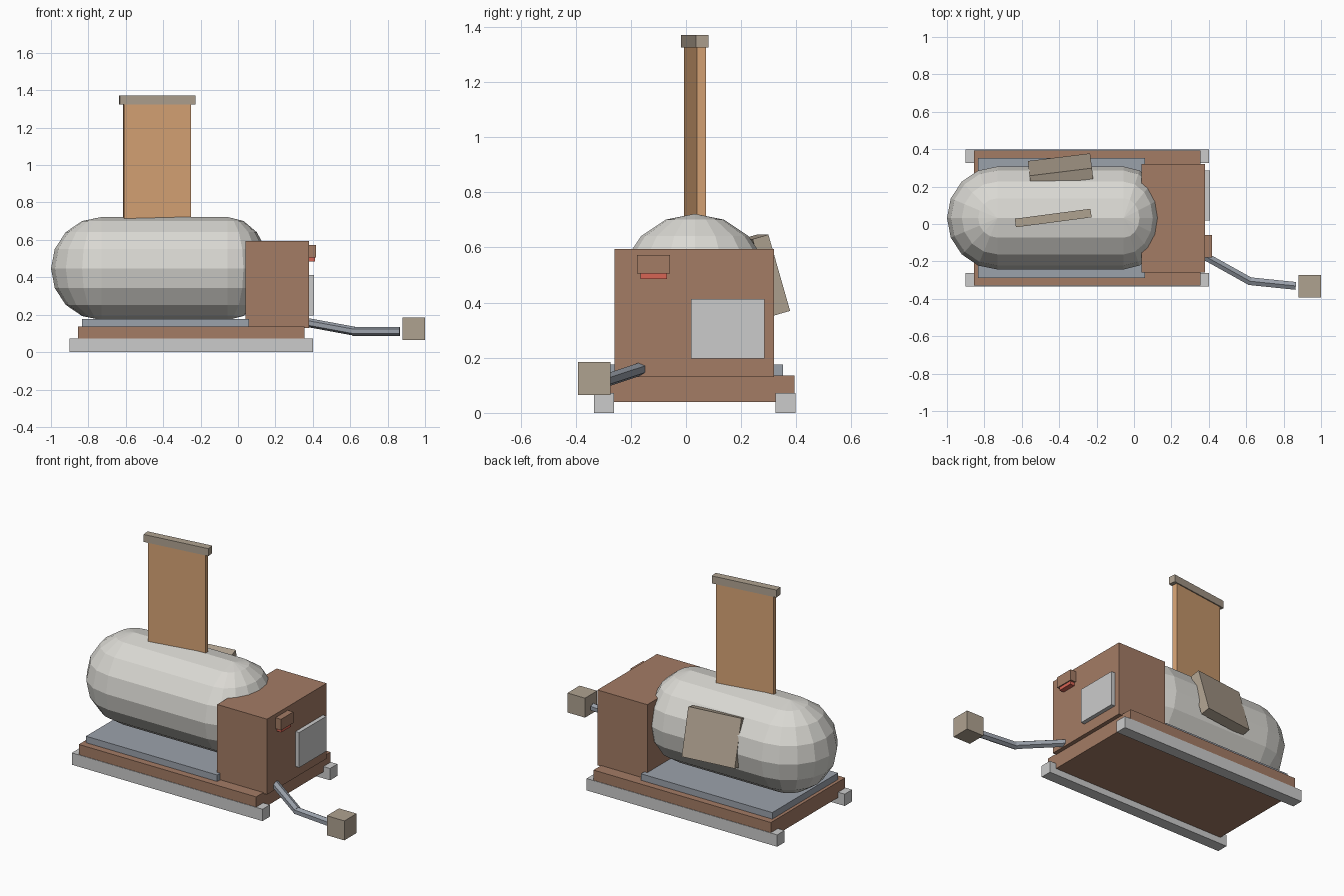
import bpy
from math import radians
from mathutils import Vector

if "Cube" in bpy.data.objects:
    bpy.data.objects.remove(bpy.data.objects["Cube"])


def material(name, rgb):
    m = bpy.data.materials.new(name)
    m.diffuse_color = (*rgb, 1)
    m.use_nodes = True
    m.node_tree.nodes["Principled BSDF"].inputs["Base Color"].default_value = m.diffuse_color
    return m


BROWN = material("brown", (0.37, 0.20, 0.13))
WOOD = material("orange_wood", (0.68, 0.37, 0.18))
TAUPE = material("taupe", (0.43, 0.36, 0.28))
STEEL = material("pale_steel", (0.70, 0.69, 0.65))
SLATE = material("blue_grey", (0.33, 0.36, 0.41))
RED = material("red", (0.68, 0.13, 0.09))


def finish(name, mat):
    ob = bpy.context.object
    ob.name = name
    if mat:
        ob.data.materials.append(mat)
    return ob


def box(name, lo, hi, mat=None, rot=(0, 0, 0)):
    """Box between two corners, turned about its centre by degrees."""
    lo, hi = Vector(lo), Vector(hi)
    bpy.ops.mesh.primitive_cube_add(size=1, location=(lo + hi) / 2,
                                    rotation=[radians(a) for a in rot])
    bpy.context.object.scale = hi - lo
    return finish(name, mat)


def rod(name, a, b, radius, sides, mat):
    a, b = Vector(a), Vector(b)
    d = b - a
    bpy.ops.mesh.primitive_cylinder_add(
        vertices=sides, radius=radius, depth=d.length, location=(a + b) / 2,
        rotation=d.to_track_quat('Z', 'Y').to_euler())
    return finish(name, mat)


CY = 0.032  # centre line of the body

# Base: two skids, deck and bed plate
for side, s in (("front", -1), ("back", 1)):
    y = CY + s * 0.329
    box(side + "_skid", (-0.90, y - 0.036, 0), (0.40, y + 0.036, 0.073))
box("deck", (-0.855, CY - 0.362, 0.04), (0.355, CY + 0.362, 0.136), BROWN)
box("bed_plate", (-0.835, CY - 0.32, 0.13), (0.06, CY + 0.32, 0.176), SLATE)

# Tank with rounded ends
R, TZ = 0.275, 0.447
rod("tank_body", (-0.73, CY, TZ), (-0.055, CY, TZ), R, 16, STEEL)
for name, x, reach in (("tank_left_end", -0.73, 0.27), ("tank_right_end", -0.055, 0.22)):
    bpy.ops.mesh.primitive_uv_sphere_add(segments=16, ring_count=8, radius=1,
                                         location=(x, CY, TZ))
    bpy.context.object.scale = (reach, R, R)
    finish(name, STEEL)

# Housing with its panel and indicator
box("housing", (0.04, -0.26, 0.13), (0.38, 0.32, 0.595), BROWN)
box("side_panel", (0.37, 0.018, 0.197), (0.405, 0.285, 0.413))
box("indicator_hood", (0.37, -0.178, 0.505), (0.418, -0.058, 0.573), BROWN)
box("indicator_light", (0.37, -0.165, 0.485), (0.411, -0.069, 0.52), RED)

# Upright board and its cap
bx = -0.432
box("board", (bx - 0.181, CY - 0.0165, 0.68), (bx + 0.181, CY + 0.0165, 1.33), WOOD, (0, 0, 7.5))
box("board_cap", (bx - 0.204, CY - 0.023, 1.325), (bx + 0.204, CY + 0.023, 1.371), TAUPE, (0, 0, 7.5))

# Tilted plate on the back of the tank
box("back_plate", (-0.561, 0.259, 0.356), (-0.225, 0.319, 0.644), TAUPE, (16, 0, 7))

# Bent handle and grip
rod("handle_arm", (0.34, -0.15, 0.164), (0.622, -0.307, 0.112), 0.024, 6, SLATE)
rod("handle_end", (0.612, -0.305, 0.111), (0.865, -0.331, 0.111), 0.024, 6, SLATE)
box("grip", (0.88, -0.392, 0.064), (1.0, -0.273, 0.184), TAUPE)
